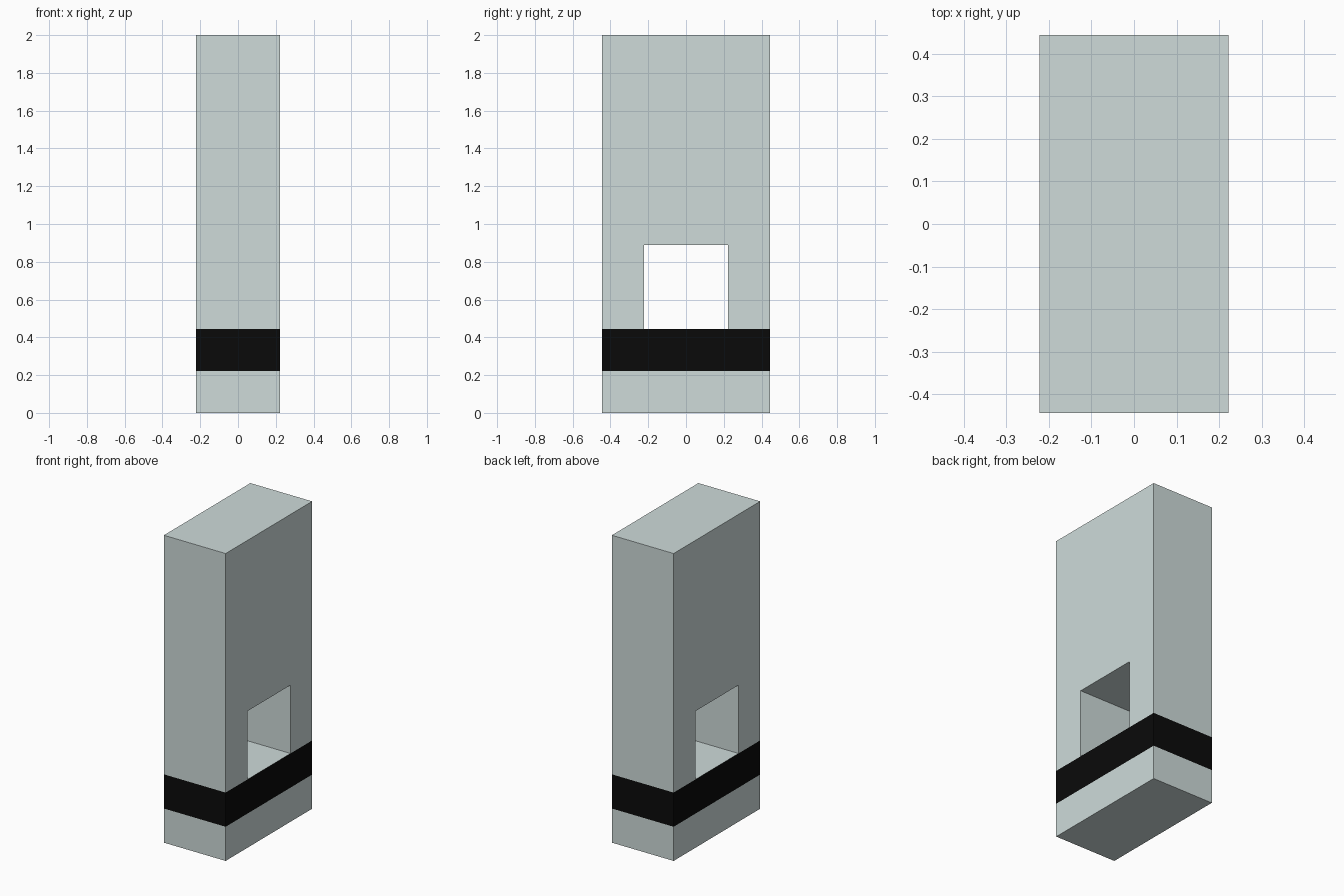
import bpy, bmesh

if "Cube" in bpy.data.objects:
    bpy.data.objects.remove(bpy.data.objects["Cube"])

U = 2 / 9                      # grid module: 2 x 4 x 9 units


def material(name, rgb):
    mat = bpy.data.materials.new(name)
    mat.diffuse_color = (*rgb, 1)
    mat.use_nodes = True
    mat.node_tree.nodes["Principled BSDF"].inputs["Base Color"].default_value = mat.diffuse_color
    return mat


def add_object(name, bm, mats):
    mesh = bpy.data.meshes.new(name)
    bm.to_mesh(mesh)
    bm.free()
    for m in mats:
        mesh.materials.append(m)
    obj = bpy.data.objects.new(name, mesh)
    bpy.context.collection.objects.link(obj)
    return obj


pale = material("pale_shell", (0.62, 0.71, 0.70))
black = material("black", (0.003, 0.003, 0.003))

# Tower: side profile cells (leaving out the window), extruded across x
ys = [-2 * U, -U, U, 2 * U]
zs = [0, U, 2 * U, 4 * U, 9 * U]
bm = bmesh.new()
for i in range(3):
    for j in range(4):
        if (i, j) == (1, 2):
            continue           # window opening
        corners = [(i, j), (i + 1, j), (i + 1, j + 1), (i, j + 1)]
        bm.faces.new([bm.verts.new((-U, ys[a], zs[b])) for a, b in corners])
bmesh.ops.remove_doubles(bm, verts=bm.verts, dist=1e-5)
ext = bmesh.ops.extrude_face_region(bm, geom=bm.faces[:], use_keep_orig=True)
bmesh.ops.translate(bm, vec=(2 * U, 0, 0),
                    verts=[g for g in ext["geom"] if isinstance(g, bmesh.types.BMVert)])
bmesh.ops.recalc_face_normals(bm, faces=bm.faces)

# Black band painted around the outside
for f in bm.faces:
    z = f.calc_center_median().z
    if U < z < 2 * U - 1e-4 and abs(f.normal.z) < 0.5:
        f.material_index = 1
bmesh.ops.dissolve_limit(bm, angle_limit=0.01, verts=bm.verts, edges=bm.edges,
                         delimit={'MATERIAL'})
add_object("tower_body", bm, [pale, black])

# Black panel lying flush on one inner wall of the window
bm = bmesh.new()
bm.faces.new([bm.verts.new((x, -U, z)) for x, z in
              [(-U, 2 * U), (-U, 4 * U), (U, 4 * U), (U, 2 * U)]])
add_object("window_wall_panel", bm, [black])
